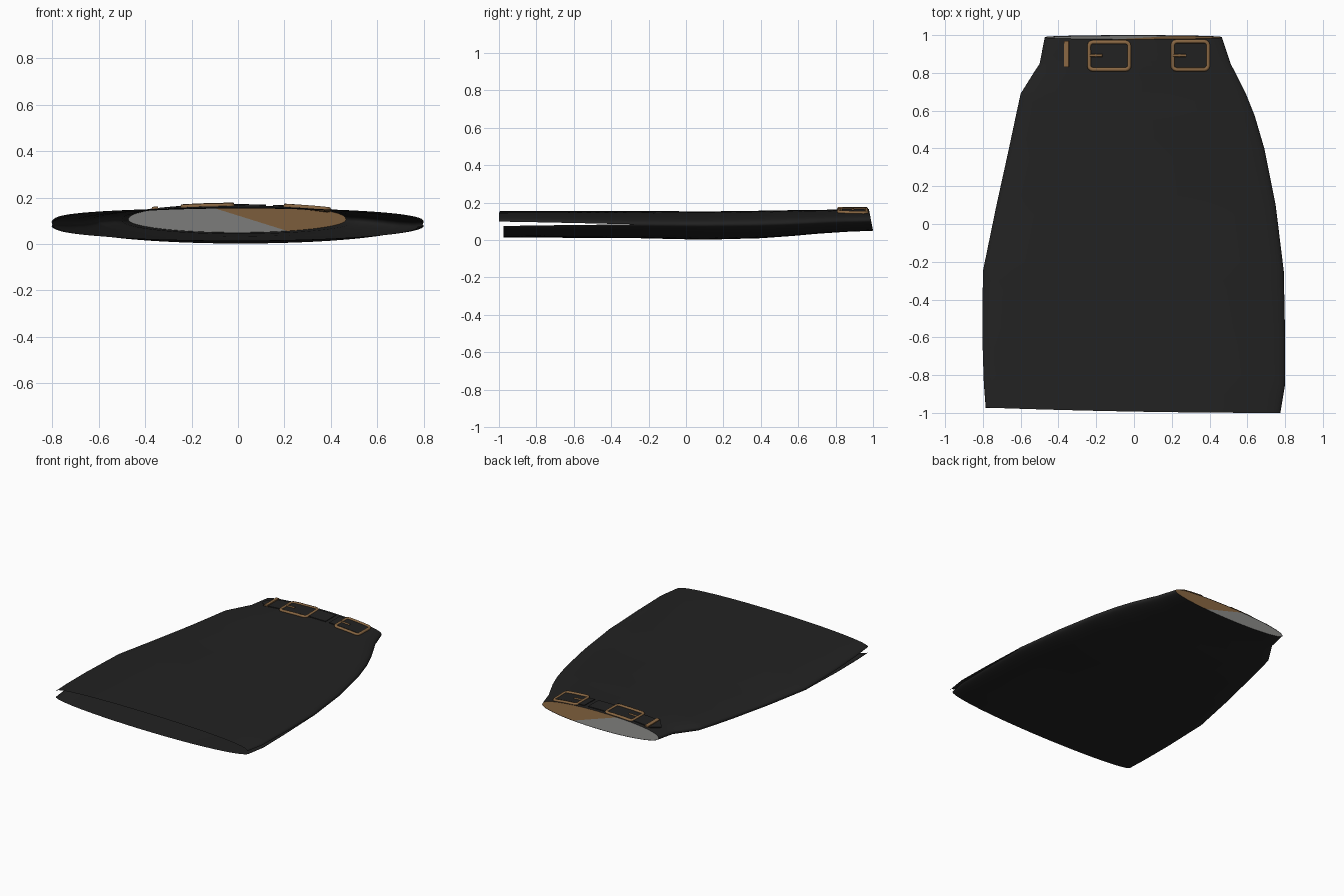
import bpy, bmesh, math
from mathutils import Vector

if "Cube" in bpy.data.objects:
    bpy.data.objects.remove(bpy.data.objects["Cube"])


def mat(name, col):
    m = bpy.data.materials.new(name)
    m.diffuse_color = (*col, 1)
    m.use_nodes = True
    m.node_tree.nodes["Principled BSDF"].inputs["Base Color"].default_value = m.diffuse_color
    return m


BLACK = mat("black cloth", (0.016, 0.016, 0.016))
BROWN = mat("bronze brown", (0.25, 0.135, 0.055))
GREY = mat("grey lining", (0.25, 0.25, 0.24))

# stations along the skirt: y, left x, right x, z bottom, z top, z side seam
ST = [(-1.00, -0.785, 0.775, 0.015, 0.155, 0.087),
      (-0.85, -0.795, 0.800, 0.014, 0.155, 0.087),
      (-0.60, -0.803, 0.800, 0.012, 0.155, 0.086),
      (-0.25, -0.800, 0.793, 0.010, 0.156, 0.084),
      (0.10, -0.728, 0.750, 0.002, 0.153, 0.082),
      (0.40, -0.662, 0.690, 0.010, 0.157, 0.085),
      (0.57, -0.626, 0.640, 0.022, 0.160, 0.090),
      (0.69, -0.600, 0.592, 0.033, 0.161, 0.095),
      (0.85, -0.500, 0.512, 0.044, 0.164, 0.102),
      (1.00, -0.472, 0.465, 0.050, 0.166, 0.105)]


def station(y):
    y = max(-1, min(1, y))
    for a, b in zip(ST, ST[1:]):
        if y <= b[0]:
            f = (y - a[0]) / (b[0] - a[0])
            return [p + (q - p) * f for p, q in zip(a[1:], b[1:])]
    return ST[-1][1:]


def point(y, c, upper):
    """Skin point at station y; c runs -1 (left) to 1 (right)."""
    l, r, zb, zt, zs = station(y)
    x = (l + r) / 2 + c * (r - l) / 2
    s = math.sqrt(max(0, 1 - c * c))
    slit = max(0, (-0.28 - y) / 0.72) * (0.016 - 0.004 * c)
    if upper:
        z0 = zs + slit
        z = z0 + (zt - z0) * s ** 0.85
    else:
        z0 = zs - slit
        z = z0 + (zb - z0) * s
    yy = y
    if y > 0.8:      # waist edge leans back towards the belly side
        yy -= 0.022 * (y - 0.8) / 0.2 * (z - 0.05) / 0.115
    if y < -0.8:     # slightly wavy hem
        lift = 0.028 * (0.5 - 0.5 * c) ** 2 if upper else 0.025
        yy += lift * (-0.8 - y) / 0.2
    return Vector((x, yy, z))


def finish(name, bm, mats, smooth=True):
    me = bpy.data.meshes.new(name)
    bm.to_mesh(me)
    bm.free()
    for m in mats:
        me.materials.append(m)
    ob = bpy.data.objects.new(name, me)
    bpy.context.collection.objects.link(ob)
    if smooth:
        for p in me.polygons:
            p.use_smooth = True
    return ob


def grid(bm, rows, flip=False):
    vs = [[bm.verts.new(p) for p in row] for row in rows]
    for a, b in zip(vs, vs[1:]):
        for i in range(len(a) - 1):
            q = (a[i], a[i + 1], b[i + 1], b[i])
            bm.faces.new(q[::-1] if flip else q)


NC = 40
COLS = [-math.cos(math.pi * i / NC) for i in range(NC + 1)]
YS = sorted({-1 + 0.05 * i for i in range(41)} | {s[0] for s in ST})

# skirt body: front and back panels, joined above the side slits
bm = bmesh.new()
for up in (True, False):
    grid(bm, [[point(y, c, up) for c in COLS] for y in YS], flip=not up)
bmesh.ops.remove_doubles(bm, verts=bm.verts, dist=0.0005)
finish("skirt_body", bm, [BLACK])

# lining closing the waist, split diagonally into two colours
bm = bmesh.new()
rows = []
for k in range(5):
    rows.append([point(1, c, False).lerp(point(1, c, True), k / 4) + Vector((0, -0.003, 0))
                 for c in COLS])
grid(bm, rows, flip=True)
bmesh.ops.remove_doubles(bm, verts=bm.verts, dist=0.0005)
pc, pn = Vector((-0.12, 0, 0.16)), Vector((0.10, 0, 0.32))
bmesh.ops.bisect_plane(bm, geom=bm.verts[:] + bm.edges[:] + bm.faces[:],
                       plane_co=pc, plane_no=pn)
for f in bm.faces:
    f.material_index = 1 if (f.calc_center_median() - pc).dot(pn) > 0 else 0
finish("waist_lining", bm, [GREY, BROWN], smooth=False)


def on_skin(x, y, lift):
    l, r = station(y)[:2]
    c = (x - (l + r) / 2) / ((r - l) / 2)
    return Vector((x, y, point(y, c, True).z + lift))


def plate(name, x0, x1, y0, y1, lift, thick, m, tip=0.0):
    """Thin strip that follows the waist; tip gives a pointed left end."""
    bm = bmesh.new()
    n = max(2, int((x1 - x0) / 0.03))
    rows = []
    for j in range(5):
        v = j / 4
        left = x0 + tip * abs(2 * v - 1)
        rows.append([on_skin(left + (x1 - left) * i / n, y0 + (y1 - y0) * v, lift)
                     for i in range(n + 1)])
    grid(bm, rows)
    ob = finish(name, bm, [m], smooth=False)
    mod = ob.modifiers.new("thickness", 'SOLIDIFY')
    mod.thickness = thick
    mod.offset = 1
    return ob


def rod(name, pts, radius, m, cyclic=False):
    cu = bpy.data.curves.new(name, 'CURVE')
    cu.dimensions = '3D'
    cu.bevel_depth = radius
    cu.bevel_resolution = 1
    cu.use_fill_caps = True
    sp = cu.splines.new('POLY')
    sp.points.add(len(pts) - 1)
    for q, p in zip(sp.points, pts):
        q.co = (*p, 1)
    sp.use_cyclic_u = cyclic
    cu.materials.append(m)
    ob = bpy.data.objects.new(name, cu)
    bpy.context.collection.objects.link(ob)


# belt straps and the keeper loop
plate("left_strap", -0.43, 0.12, 0.835, 0.955, 0.001, 0.005, BLACK, tip=0.05)
plate("right_strap", 0.15, 0.40, 0.835, 0.955, 0.001, 0.005, BLACK)
plate("keeper_loop", -0.37, -0.345, 0.83, 0.968, 0.004, 0.009, BROWN)


# buckles: rounded frame plus prong
def buckle(name, x0, x1, y0, y1):
    cx, cy, hx, hy = (x0 + x1) / 2, (y0 + y1) / 2, (x1 - x0) / 2, (y1 - y0) / 2
    rad, pts = 0.02, []
    for q, (sx, sy) in enumerate([(1, 1), (-1, 1), (-1, -1), (1, -1)]):
        for k in range(4):
            a = math.pi / 2 * (q + k / 3)
            pts.append(on_skin(cx + sx * (hx - rad) + rad * math.cos(a),
                               cy + sy * (hy - rad) + rad * math.sin(a), 0.003))
        for k in range(1, 4) if q in (0, 2) else ():   # follow the curve sideways
            pts.append(on_skin(cx + sx * (hx - rad) * (1 - k / 2),
                               cy + sy * hy, 0.003))
    rod(name + "_frame", pts, 0.011, BROWN, True)
    rod(name + "_prong", [on_skin(x0 + d, 0.892, 0.007) for d in (0, 0.035, 0.07)],
        0.007, BROWN)


buckle("left_buckle", -0.238, -0.025, 0.818, 0.962)
buckle("right_buckle", 0.205, 0.392, 0.818, 0.966)
